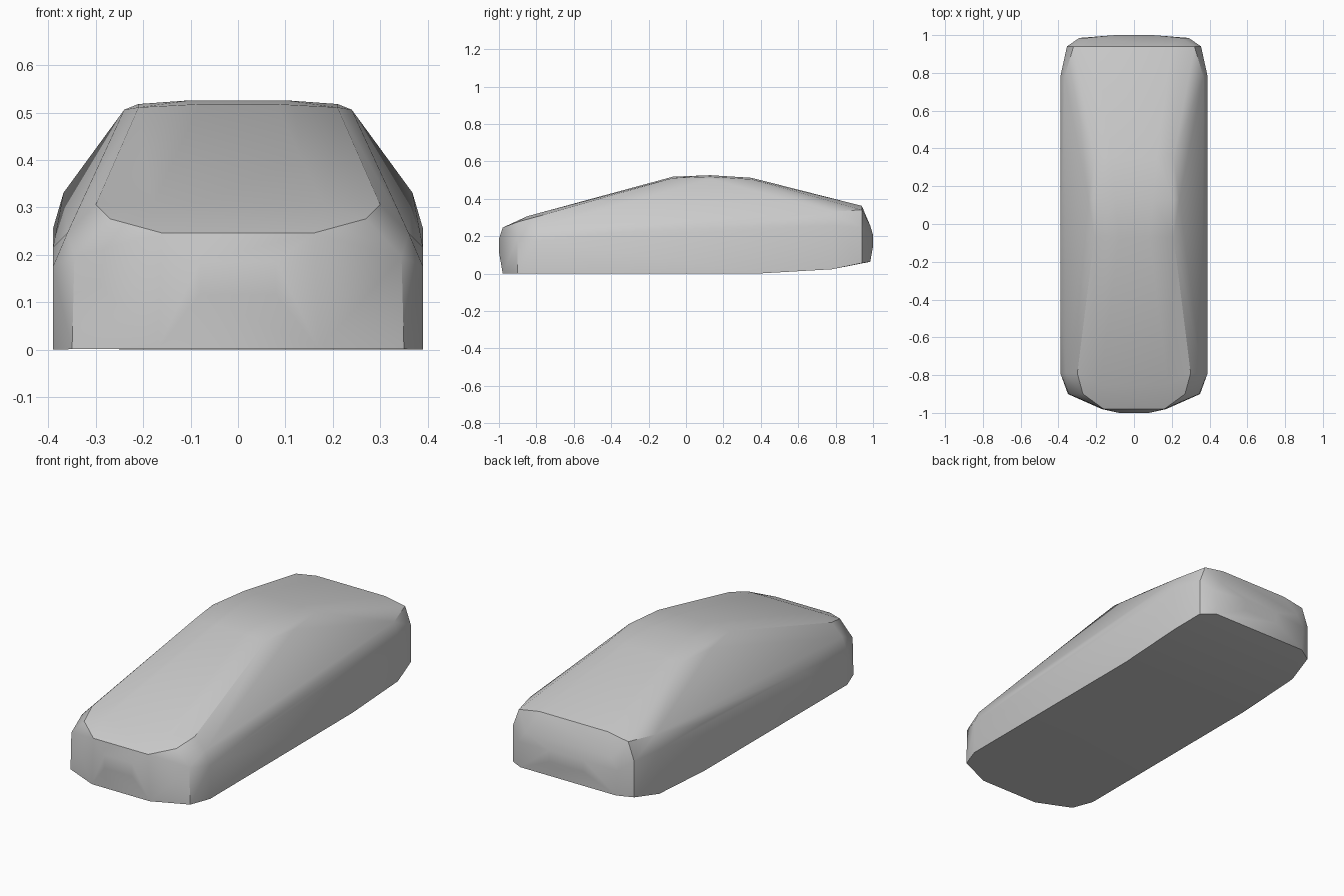
import bpy, bmesh, math

if "Cube" in bpy.data.objects:
    bpy.data.objects.remove(bpy.data.objects["Cube"])

# Half cross-sections along the car: y -> (x, z) corner points
sections = {
    -1.00: [(0.08, 0.12), (0.08, 0.19)],
    -0.98: [(0.17, 0.005), (0.16, 0.25)],
    -0.90: [(0.35, 0.005), (0.345, 0.20), (0.27, 0.28)],
    -0.85: [(0.18, 0.31)],
    -0.79: [(0.39, 0.004), (0.39, 0.18), (0.36, 0.25), (0.30, 0.31)],
    -0.40: [(0.39, 0.002), (0.39, 0.22)],
    -0.07: [(0.21, 0.515), (0.08, 0.522)],
    0.13: [(0.24, 0.51), (0.21, 0.522), (0.10, 0.53)],
    0.35: [(0.21, 0.508), (0.12, 0.516)],
    0.40: [(0.39, 0.005), (0.39, 0.26)],
    0.78: [(0.39, 0.027), (0.39, 0.26), (0.368, 0.335)],
    0.94: [(0.355, 0.06), (0.355, 0.25), (0.32, 0.345), (0.20, 0.366)],
    0.985: [(0.28, 0.067), (0.29, 0.20), (0.25, 0.26)],
    1.00: [(0.10, 0.15), (0.10, 0.21)],
}

# Closed convex car shell stretched over the mirrored sections
bm = bmesh.new()
for y, pts in sections.items():
    for x, z in pts:
        for side in (-1, 1):
            bm.verts.new((side * x, y, z))
hull = bmesh.ops.convex_hull(bm, input=bm.verts[:])
inside = {g for g in hull["geom_interior"] + hull["geom_unused"]
          if isinstance(g, bmesh.types.BMVert)}
bmesh.ops.delete(bm, geom=list(inside), context='VERTS')
bmesh.ops.dissolve_limit(bm, angle_limit=math.radians(1),
                         verts=bm.verts[:], edges=bm.edges[:])
bmesh.ops.translate(bm, verts=bm.verts[:], vec=(0, 0, -min(v.co.z for v in bm.verts)))
bmesh.ops.recalc_face_normals(bm, faces=bm.faces[:])

mesh = bpy.data.meshes.new("car_body")
bm.to_mesh(mesh)
bm.free()
body = bpy.data.objects.new("car_body", mesh)
bpy.context.collection.objects.link(body)

# Soft panels with crisp outer corners
bpy.context.view_layer.objects.active = body
body.select_set(True)
bpy.ops.object.shade_smooth_by_angle(angle=math.radians(30))
